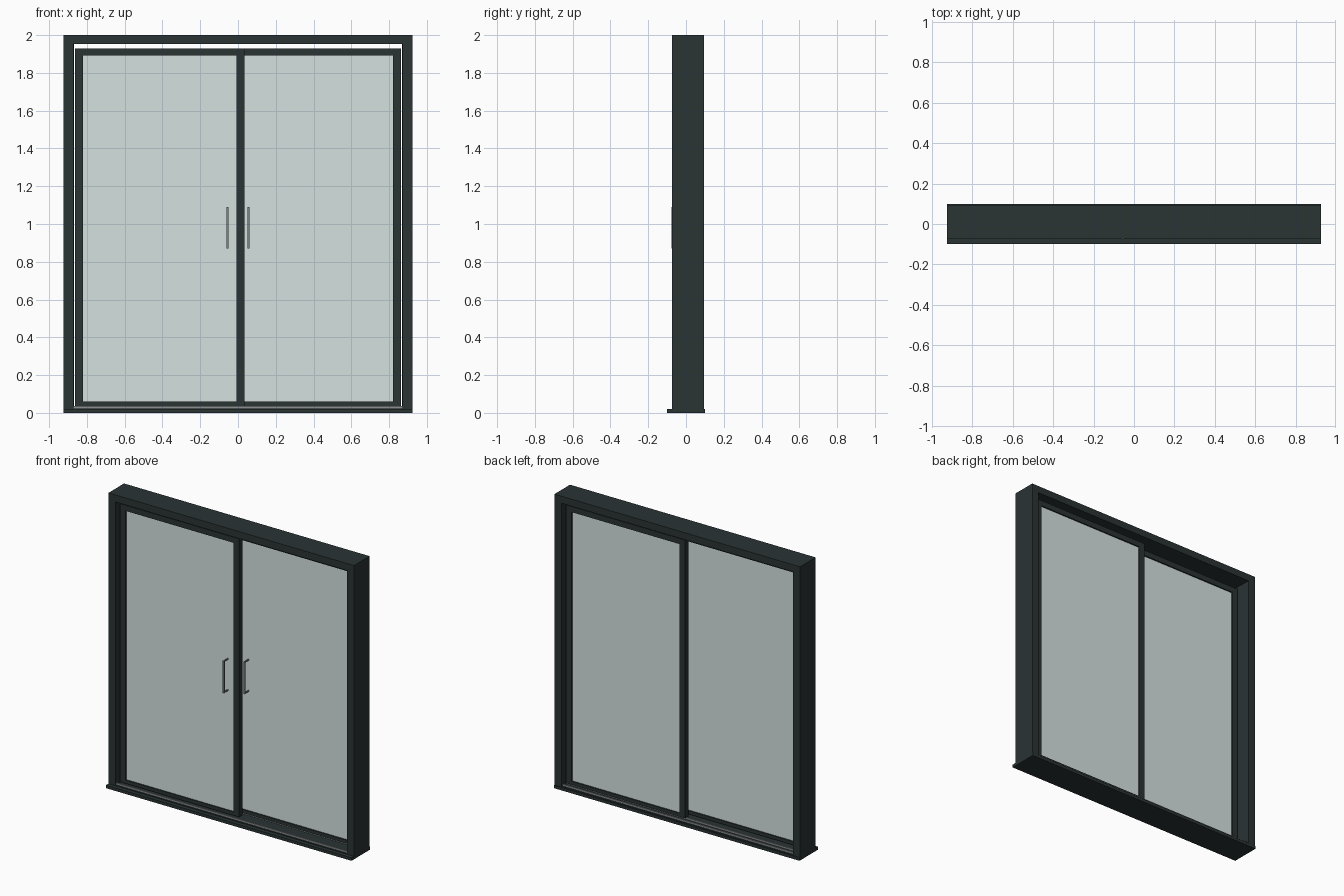
import bpy
import bmesh

cube = bpy.data.objects.get("Cube")
if cube:
    bpy.data.objects.remove(cube, do_unlink=True)


def material(name, rgb, alpha=1.0):
    mat = bpy.data.materials.new(name)
    mat.use_nodes = True
    mat.diffuse_color = (*rgb, alpha)
    shader = mat.node_tree.nodes["Principled BSDF"]
    shader.inputs["Base Color"].default_value = (*rgb, 1.0)
    shader.inputs["Alpha"].default_value = alpha
    return mat


DARK = material("anthracite", (0.023, 0.033, 0.034))
METAL = material("brushed grey metal", (0.21, 0.23, 0.235))
TRACK = material("aluminium track", (0.27, 0.29, 0.29))
GLASS = material("pale green glass", (0.665, 0.765, 0.745), 0.6)


def boxes(name, mat, *spans):
    """One object from boxes, each given as (x0, x1, y0, y1, z0, z1)."""
    bm = bmesh.new()
    for x0, x1, y0, y1, z0, z1 in spans:
        verts = bmesh.ops.create_cube(bm, size=1)["verts"]
        for v in verts:
            v.co.x = x1 if v.co.x > 0 else x0
            v.co.y = y1 if v.co.y > 0 else y0
            v.co.z = z1 if v.co.z > 0 else z0
    mesh = bpy.data.meshes.new(name)
    bm.to_mesh(mesh)
    bm.free()
    mesh.materials.append(mat)
    obj = bpy.data.objects.new(name, mesh)
    bpy.context.collection.objects.link(obj)
    return obj


# Fixed outer frame and projecting sill
W, INNER, HEAD = 0.925, 0.872, 1.952
FRONT, BACK = -0.073, 0.095
SILL_TOP = 0.024
boxes("outer_frame", DARK,
      (-W, -INNER, FRONT, BACK, SILL_TOP, 2),
      (INNER, W, FRONT, BACK, SILL_TOP, 2),
      (-INNER, INNER, FRONT, BACK, HEAD, 2),
      (-W, W, FRONT, BACK, 0, SILL_TOP))
boxes("sill", DARK, (-W, W, -0.1, 0.1, 0, 0.02))

# Parting beads on the jambs, between the two panels
BEAD = INNER - 0.003
boxes("jamb_beads", DARK,
      (-INNER, -BEAD, 0, 0.022, SILL_TOP, HEAD),
      (BEAD, INNER, 0, 0.022, SILL_TOP, HEAD))

# Floor tracks
for name, y in (("front", -0.06), ("middle", 0.042), ("rear", 0.08)):
    boxes(name + "_track", TRACK,
          (-INNER, INNER, y - 0.005, y + 0.005, SILL_TOP, 0.036))


def sliding_panel(name, x0, x1, y0, handle_x):
    y1 = y0 + 0.035
    z0, z1 = 0.036, 1.93
    stile, top, bottom = 0.042, 0.038, 0.023
    a, b = x0 + stile, x1 - stile
    # Stiles and rails around the pane
    boxes(name + "_frame", DARK,
          (x0, a, y0, y1, z0, z1), (b, x1, y0, y1, z0, z1),
          (a, b, y0, y1, z1 - top, z1), (a, b, y0, y1, z0, z0 + bottom))
    mid = (y0 + y1) / 2
    glass_front = mid - 0.008
    boxes(name + "_glass", GLASS,
          (a, b, glass_front, mid + 0.008, z0 + bottom, z1 - top))
    # Bar handle on two short posts
    h, out = 0.006, y0 - 0.039
    low, high = 0.87, 1.09
    bar = (handle_x - h, handle_x + h, out, out + 0.008, low, high)
    posts = [(handle_x - h / 2, handle_x + h / 2, out + 0.008, glass_front,
              z, z + 0.008) for z in (low, high - 0.008)]
    boxes(name + "_handle", METAL, bar, *posts)


# Two overlapping panels on separate tracks
sliding_panel("front_panel", -0.862, 0.035, -0.038, -0.056)
sliding_panel("rear_panel", -0.035, 0.862, 0.025, 0.056)
